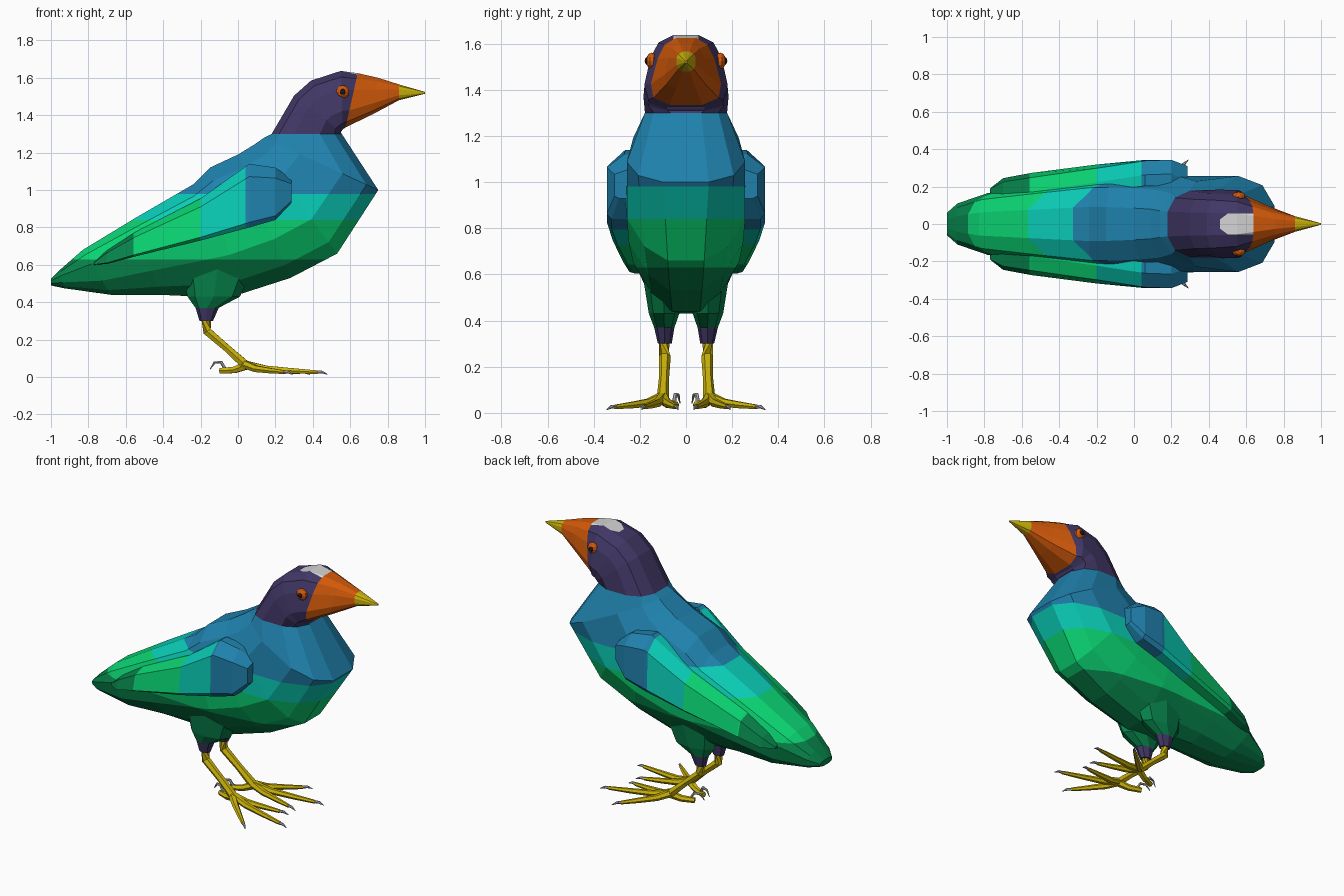
import bpy, bmesh, math
from mathutils import Vector

if "Cube" in bpy.data.objects:
    bpy.data.objects.remove(bpy.data.objects["Cube"])

COLORS = {
    "blue": (0.014, 0.222, 0.42), "teal": (0.003, 0.62, 0.48), "green": (0.003, 0.66, 0.17),
    "dark green": (0.002, 0.23, 0.07), "purple": (0.052, 0.038, 0.130), "orange": (0.64, 0.10, 0.003),
    "yellow": (0.60, 0.45, 0.003), "white": (0.66, 0.66, 0.66), "claw grey": (0.42, 0.42, 0.42),
    "black": (0.012, 0.010, 0.010),
}
NAMES = list(COLORS)
for n, c in COLORS.items():
    bpy.data.materials.new(n).diffuse_color = (*c, 1)


def loft(bm, rings):
    """Skin a list of equal-length point rings and cap both ends."""
    vs = [[bm.verts.new(p) for p in r] for r in rings]
    n = len(vs[0])
    for a, b in zip(vs, vs[1:]):
        for i in range(n):
            bm.faces.new((a[i], a[(i + 1) % n], b[(i + 1) % n], b[i]))
    bm.faces.new(vs[0])
    bm.faces.new(vs[-1])


def cut(bm, co, no, keep=lambda c: True):
    """Slice the selected faces along a plane so colours get a clean edge."""
    faces = [f for f in bm.faces if keep(f.calc_center_median())]
    geom = faces + list({e for f in faces for e in f.edges}) + list({v for f in faces for v in f.verts})
    bmesh.ops.bisect_plane(bm, geom=geom, plane_co=co, plane_no=no, dist=1e-5)


def finish(name, bm, rule, mirror=False):
    bmesh.ops.recalc_face_normals(bm, faces=bm.faces[:])
    me = bpy.data.meshes.new(name)
    for n in NAMES:
        me.materials.append(bpy.data.materials[n])
    for f in bm.faces:
        f.material_index = NAMES.index(rule(f.calc_center_median()))
    bm.to_mesh(me)
    bm.free()
    ob = bpy.data.objects.new(name, me)
    bpy.context.collection.objects.link(ob)
    if mirror:
        ob.modifiers.new("mirror", "MIRROR").use_axis = (False, True, False)
    return ob


# Body and head: (top x, top z, bottom x, bottom z, half width, bottom taper, top taper)
SECTIONS = [
    (-1.0, .525, -1.0, .49, .06, 0, 0), (-.95, .575, -.93, .475, .11, 0, 0), (-.83, .68, -.68, .44, .165, .1, 0),
    (-.55, .85, -.42, .44, .205, .25, 0), (-.24, 1.03, -.2, .43, .245, .4, 0), (-.15, 1.12, 0, .44, .27, .4, .1),
    (0, 1.19, .28, .53, .285, .35, .2), (.09, 1.245, .53, .66, .283, .25, .25), (.14, 1.28, .75, 1.0, .252, -.05, .25),
    (.18, 1.30, .555, 1.30, .178, 0, 0), (.30, 1.505, .55, 1.31, .166, -.3, 0), (.39, 1.585, .555, 1.315, .163, -.3, 0),
    (.55, 1.637, .56, 1.325, .157, -.4, .05), (.64, 1.625, .575, 1.335, .128, -.5, .1),
    (.75, 1.60, .72, 1.405, .08, -.4, .1), (.86, 1.565, .86, 1.48, .042, 0, 0), (1.0, 1.525, 1.0, 1.515, .004, 0, 0),
]
SIDES, POWER = 12, 0.75


def section(xt, zt, xb, zb, w, low, high):
    top, bot = Vector((xt, 0, zt)), Vector((xb, 0, zb))
    ring = []
    for i in range(SIDES):
        a = 2 * math.pi * (i + .5) / SIDES
        c, s = math.cos(a), math.sin(a)
        k = math.cos(math.pi / SIDES) ** POWER
        u = math.copysign(abs(c) ** POWER, c) / k
        v = math.copysign(abs(s) ** POWER, s) / k
        v *= 1 - (low * -u if u < 0 else high * u)
        ring.append((top + bot) / 2 + (top - bot) / 2 * u + Vector((0, w * v, 0)))
    return ring


def face_line(c):
    return (c.x - .575) * .285 - (c.z - 1.335) * .07 > 0 and c.z > 1.33


def white_patch(c):
    return c.z > 1.6 and .46 < c.x < .65 and abs(c.y) < min(.055, .025 + (c.x - .46) * .75)


def body_color(c):
    if c.z > 1.30:
        if c.x > .86:
            return "yellow"
        if white_patch(c):
            return "white"
        return "orange" if face_line(c) else "purple"
    return "dark green" if c.z < .63 else "green" if c.z < .84 else "teal" if c.z < .98 else "blue"


bm = bmesh.new()
loft(bm, [section(*s) for s in SECTIONS])
for z in (.63, .84, .98, 1.30):
    cut(bm, (0, 0, z), (0, 0, 1))
cut(bm, (.46, 0, 0), (1, 0, 0), lambda c: c.z > 1.58)
for s in (-1, 1):
    cut(bm, (0, s * .055, 0), (0, 1, 0), lambda c: c.z > 1.58 and .46 < c.x < .65)
    cut(bm, (.46, s * .025, 0), (-.03, s * .04, 0), lambda c: c.z > 1.58 and .46 < c.x < .65)
finish("body_and_head", bm, body_color)

# Folded wings: stations along x (x, top z, bottom z, outer y, inward lean of the upper edge)
WING = [(.285, 1.06, .93, .31, 0), (.2, 1.12, .84, .343, 0), (.06, 1.14, .80, .343, .005),
        (-.2, .955, .73, .318, .02), (-.55, .775, .645, .273, .025), (-.70, .68, .605, .245, .02),
        (-.77, .615, .60, .19, 0)]
bm = bmesh.new()
rings = []
for x, zt, zb, y, lean in WING:
    h = zt - zb
    rings.append([(x, y - .14, zt), (x, y - .075 - lean, zt), (x, y - lean, zt - .2 * h), (x, y, zb + .08 * h),
                  (x, y - .02, zb), (x, y - .14, zb)])
loft(bm, rings)
for x in (-.56, -.2, .04):
    cut(bm, (x, 0, 0), (1, 0, 0))
finish("wings", bm, lambda c: "blue" if c.x > .04 else "teal" if c.x > -.2
       else "green" if c.x > -.56 else "dark green", True)

# Feathered thighs: (z, x, y, radius x, radius y)
THIGH = [(.58, -.11, .10, .19, .085), (.43, -.13, .095, .14, .066), (.37, -.165, .094, .062, .044),
         (.30, -.17, .092, .036, .030)]
bm = bmesh.new()
loft(bm, [[(x + rx * math.cos(math.pi * i / 4), y + ry * math.sin(math.pi * i / 4), z) for i in range(8)]
          for z, x, y, rx, ry in THIGH])
cut(bm, (0, 0, .37), (0, 0, 1))
finish("thighs", bm, lambda c: "purple" if c.z < .37 else "dark green", True)


def tube(bm, pts):
    """Six-sided tapering tube through (x, y, z, radius) points."""
    ps = [Vector(p[:3]) for p in pts]
    rings = []
    for i, p in enumerate(ps):
        d = (ps[min(i + 1, len(ps) - 1)] - ps[max(i - 1, 0)]).normalized()
        side = d.cross(Vector((0, 0, 1)) if abs(d.z) < .9 else Vector((0, 1, 0))).normalized()
        up = side.cross(d)
        rings.append([p + pts[i][3] * (side * math.cos(math.pi * k / 3) + up * math.sin(math.pi * k / 3))
                      for k in range(6)])
    loft(bm, rings)


# Shins and toes
ANKLE = (.03, .10, .07)
TOES = {"outer": (.25, .305), "middle": (.425, .18), "inner": (.33, .045)}
bm = bmesh.new()
tube(bm, [(-.17, .092, .32, .027), (-.165, .092, .245, .026), (-.06, .095, .155, .022), (.04, .10, .065, .027)])
claws = bmesh.new()
for tx, ty in TOES.values():
    dx, dy = tx - ANKLE[0], ty - ANKLE[1]
    at = lambda t: (ANKLE[0] + dx * t, ANKLE[1] + dy * t)
    tube(bm, [(*ANKLE, .024), (*at(.3), .044, .020), (*at(.65), .034, .016), (*at(1), .026, .011)])
    n = math.hypot(dx, dy)
    tube(claws, [(tx - .01 * dx / n, ty - .01 * dy / n, .027, .009),
                 (tx + .025 * dx / n, ty + .025 * dy / n, .027, .008),
                 (tx + .055 * dx / n, ty + .055 * dy / n, .014, .002)])
# Hind toe with its curled claw
tube(bm, [(.04, .10, .06, .024), (-.02, .075, .038, .02), (-.095, .045, .034, .017)])
tube(claws, [(-.07, .052, .045, .009), (-.09, .046, .08, .009), (-.125, .034, .078, .007), (-.15, .026, .042, .002)])
finish("legs_and_toes", bm, lambda c: "yellow", True)
finish("claws", claws, lambda c: "claw grey", True)

# Eyes: orange bead with a dark pupil
for name, y, r, col in (("eyes", .148, .036, "orange"), ("pupils", .168, .016, "black")):
    bm = bmesh.new()
    bmesh.ops.create_uvsphere(bm, u_segments=10, v_segments=6, radius=r)
    bmesh.ops.scale(bm, vec=(1, .7, 1), verts=bm.verts[:])
    bmesh.ops.translate(bm, vec=(.56, y, 1.525), verts=bm.verts[:])
    finish(name, bm, lambda c, col=col: col, True)

for m in bpy.data.materials:
    if m.users and not m.is_grease_pencil:
        m.use_nodes = True
        m.node_tree.nodes["Principled BSDF"].inputs["Base Color"].default_value = m.diffuse_color
